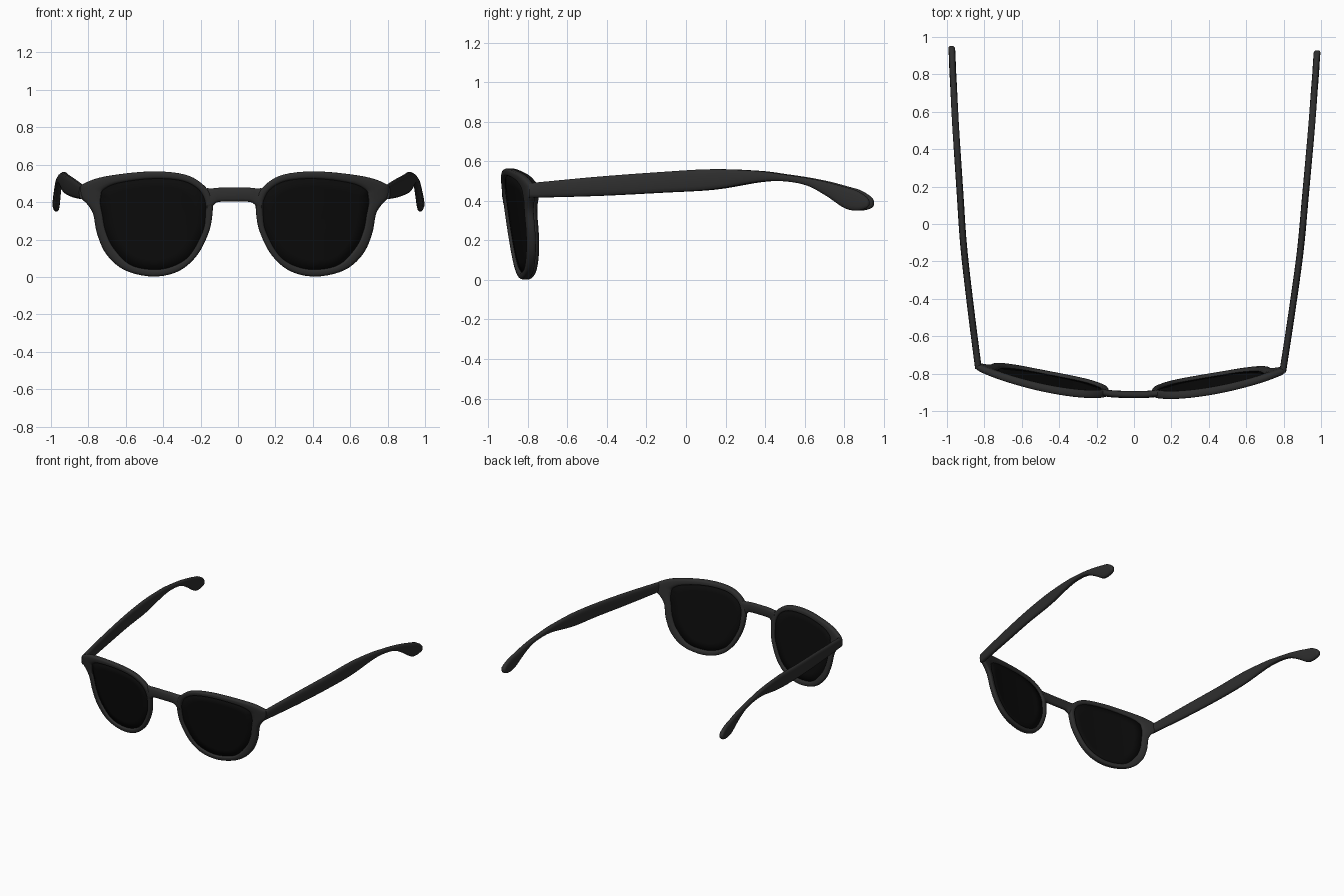
import bpy
import bmesh
import math
from mathutils import Vector

if "Cube" in bpy.data.objects:
    bpy.data.objects.remove(bpy.data.objects["Cube"], do_unlink=True)


def make_material(name, value, roughness):
    mat = bpy.data.materials.new(name)
    mat.use_nodes = True
    color = (value, value, value, 1)
    mat.diffuse_color = color
    shader = mat.node_tree.nodes["Principled BSDF"]
    shader.inputs["Base Color"].default_value = color
    shader.inputs["Roughness"].default_value = roughness
    return mat


FRAME = make_material("charcoal plastic", 0.027, 0.5)
LENS = make_material("black lens", 0.0035, 0.4)

TURN = 0.012       # the glasses sit very slightly turned
RIM_DEPTH = 0.021  # half thickness of the front frame


def place(p):
    """Turn and shift a symmetric point into its final position."""
    x, y, z = p
    return Vector((x - 0.02 + TURN * (y + 0.92), y - TURN * x, z))


def front_y(x, z):
    """Wrapped and tilted surface on which the rims and lenses lie."""
    return -0.92 + 0.21 * x * x + 0.14 * (0.5 - z)


def spline(points, steps, closed=False):
    """Smooth curve through tuples of any length."""
    n = len(points)
    result = []
    for i in range(n if closed else n - 1):
        ids = [i - 1, i, i + 1, i + 2]
        ids = [k % n if closed else min(max(k, 0), n - 1) for k in ids]
        for s in range(steps):
            t = s / steps
            result.append(tuple(
                0.5 * (2 * b + (c - a) * t + (2 * a - 5 * b + 4 * c - d) * t ** 2
                       + (3 * b - a - 3 * c + d) * t ** 3)
                for a, b, c, d in zip(*(points[k] for k in ids))))
    if not closed:
        result.append(points[-1])
    return result


def section(count, power):
    """Rounded box outline, from -1 to 1 on both axes."""
    def soft(v):
        return math.copysign(abs(v) ** power, v)
    angles = [math.tau * k / count for k in range(count)]
    return [(soft(math.cos(a)), soft(math.sin(a))) for a in angles]


def finish(name, bm, mat):
    bmesh.ops.recalc_face_normals(bm, faces=bm.faces)
    mesh = bpy.data.meshes.new(name)
    bm.to_mesh(mesh)
    bm.free()
    mesh.materials.append(mat)
    obj = bpy.data.objects.new(name, mesh)
    bpy.context.collection.objects.link(obj)
    bpy.ops.object.select_all(action="DESELECT")
    obj.select_set(True)
    bpy.context.view_layer.objects.active = obj
    bpy.ops.object.shade_smooth_by_angle(angle=math.radians(50))
    return obj


def loft(name, rings, mat, closed=False):
    """Skin a row of rings; cap the ends unless the row is closed."""
    bm = bmesh.new()
    rows = [[bm.verts.new(place(p)) for p in ring] for ring in rings]
    pairs = list(zip(rows, rows[1:]))
    if closed:
        pairs.append((rows[-1], rows[0]))
    for a, b in pairs:
        for k in range(len(a)):
            j = (k + 1) % len(a)
            bm.faces.new((a[k], a[j], b[j], b[k]))
    if not closed:
        bm.faces.new(rows[0])
        bm.faces.new(rows[-1])
    return finish(name, bm, mat)


# Rim profile: opening x, z and outer edge x, z, beginning at the hinge corner
RIM = [
    (.712, .43, .828, .468), (.70, .465, .81, .497), (.625, .50, .694, .537),
    (.453, .524, .453, .564), (.293, .516, .266, .548), (.20, .475, .165, .492),
    (.158, .41, .12, .42), (.155, .33, .117, .334), (.17, .24, .138, .235),
    (.24, .115, .20, .115), (.33, .057, .30, .03), (.437, .04, .437, .002),
    (.56, .067, .587, .036), (.65, .16, .685, .12), (.69, .25, .735, .23),
    (.705, .33, .756, .335), (.713, .37, .785, .385), (.715, .40, .822, .425),
]

# Temple stations: y, x, top z, bottom z
TEMPLE = [
    (-.785, .813, .490, .415), (-.45, .860, .522, .424), (-.13, .90, .546, .44),
    (.14, .922, .561, .456), (.37, .94, .552, .494), (.5, .95, .535, .499),
    (.62, .958, .517, .478), (.72, .964, .497, .425), (.81, .97, .473, .364),
    (.87, .973, .455, .35), (.92, .976, .425, .36), (.94, .978, .40, .378),
]

rim_curve = spline(RIM, 5, closed=True)
temple_curve = spline(TEMPLE, 6)


def build_rim(name, side):
    rings = []
    for ix, iz, ox, oz in rim_curve:
        ring = []
        for u, v in section(14, 0.65):
            s = (u + 1) / 2
            x, z = ix + (ox - ix) * s, iz + (oz - iz) * s
            ring.append((side * x, front_y(x, z) + RIM_DEPTH * v, z))
        rings.append(ring)
    loft(name, rings, FRAME, closed=True)


def build_lens(name, side):
    bm = bmesh.new()
    cx, cz = 0.437, 0.29
    rows = []
    for scale in (1.02, 0.8, 0.6, 0.4, 0.2):
        row = []
        for ix, iz, _, _ in rim_curve:
            x, z = cx + (ix - cx) * scale, cz + (iz - cz) * scale
            row.append(bm.verts.new(place((side * x, front_y(x, z), z))))
        rows.append(row)
    hub = bm.verts.new(place((side * cx, front_y(cx, cz), cz)))
    n = len(rim_curve)
    for k in range(n):
        j = (k + 1) % n
        for a, b in zip(rows, rows[1:]):
            bm.faces.new((a[k], a[j], b[j], b[k]))
        bm.faces.new((rows[-1][k], rows[-1][j], hub))
    lens = finish(name, bm, LENS)
    shell = lens.modifiers.new("thickness", "SOLIDIFY")
    shell.thickness = 0.01
    shell.offset = 0


def build_temple(name, side):
    rings = []
    for i, (y, x, top, bottom) in enumerate(temple_curve):
        left = len(temple_curve) - 1 - i
        half = 0.018 * min(1, 0.5 + left / 8)  # rounded tip
        mid, tall = (top + bottom) / 2, (top - bottom) / 2
        rings.append([(side * (x + half * u), y, mid + tall * v)
                      for u, v in section(14, 0.7)])
    loft(name, rings, FRAME)


for label, side in (("left", 1), ("right", -1)):
    build_rim(label + "_rim", side)
    build_lens(label + "_lens", side)
    build_temple(label + "_temple", side)

# Bridge: x, top z, bottom z on one half, flaring into the rims
half_bridge = [(.0, .478, .402), (.06, .478, .402), (.095, .477, .397),
               (.12, .474, .375), (.145, .476, .36)]
bridge_points = [(-x, t, b) for x, t, b in half_bridge[:0:-1]] + half_bridge
bridge_rings = []
for x, top, bottom in spline(bridge_points, 5):
    mid, tall = (top + bottom) / 2, (top - bottom) / 2
    bridge_rings.append([
        (x, front_y(x, mid) + 0.019 * u, mid + tall * v)
        for u, v in section(14, 0.7)])
loft("bridge", bridge_rings, FRAME)
